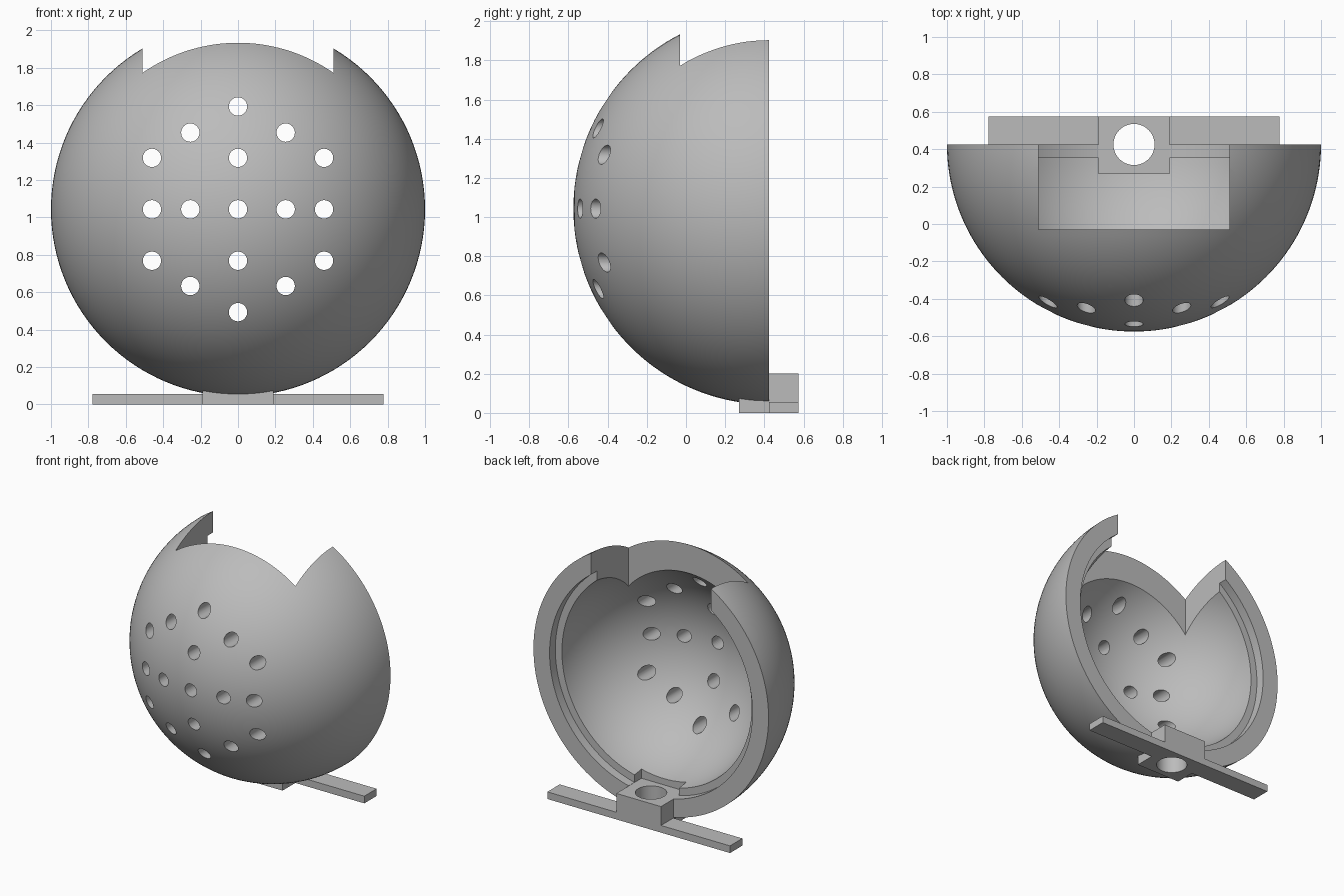
import bpy, bmesh, math
from mathutils import Matrix, Vector

if "Cube" in bpy.data.objects:
    bpy.data.objects.remove(bpy.data.objects["Cube"], do_unlink=True)

CENTRE = Vector((0, 0.425, 1.043))
OUTER, INNER = 1.0, 0.81
LIP_RADIUS, LIP_DEPTH = 0.863, 0.07

grey = bpy.data.materials.new("plain grey")
grey.use_nodes = True
colour = (0.5, 0.5, 0.5, 1)
grey.diffuse_color = colour
grey.node_tree.nodes["Principled BSDF"].inputs["Base Color"].default_value = colour


def make_object(name, bm):
    bmesh.ops.recalc_face_normals(bm, faces=bm.faces)
    mesh = bpy.data.meshes.new(name)
    bm.to_mesh(mesh)
    bm.free()
    mesh.materials.append(grey)
    obj = bpy.data.objects.new(name, mesh)
    bpy.context.collection.objects.link(obj)
    return obj


def box(name, low, high):
    low, high = Vector(low), Vector(high)
    bm = bmesh.new()
    bmesh.ops.create_cube(bm, size=1, matrix=Matrix.Translation((low + high) / 2)
                          @ Matrix.Diagonal((*(high - low), 1)))
    return make_object(name, bm)


def cylinders(name, centres, radius, length, rotation, sides):
    bm = bmesh.new()
    for c in centres:
        bmesh.ops.create_cone(bm, cap_ends=True, segments=sides, radius1=radius,
                              radius2=radius, depth=length,
                              matrix=Matrix.Translation(c) @ rotation)
    return make_object(name, bm)


def combine(target, other, operation):
    mod = target.modifiers.new(operation.lower(), "BOOLEAN")
    mod.operation, mod.object, mod.solver = operation, other, "EXACT"
    bpy.context.view_layer.objects.active = target
    bpy.ops.object.modifier_apply(modifier=mod.name)
    bpy.data.objects.remove(other, do_unlink=True)


# Hollow half sphere with a stepped rim, revolved about the y axis
def arc(radius, end, steps):
    return [(radius * math.sin(end * i / steps), -radius * math.cos(end * i / steps))
            for i in range(steps + 1)]


profile = arc(OUTER, math.pi / 2, 40)
profile += [(LIP_RADIUS, 0), (LIP_RADIUS, -LIP_DEPTH)]
profile += reversed(arc(INNER, math.acos(LIP_DEPTH / INNER), 36))
bm = bmesh.new()
verts = [bm.verts.new(CENTRE + Vector((r, y, 0))) for r, y in profile]
edges = [bm.edges.new(pair) for pair in zip(verts, verts[1:])]
bmesh.ops.spin(bm, geom=verts + edges, cent=CENTRE, axis=(0, 1, 0),
               angle=2 * math.pi, steps=128, use_duplicate=False)
bmesh.ops.remove_doubles(bm, verts=bm.verts, dist=0.0001)
shell = make_object("dome_shell_with_mount", bm)

# Rectangular opening in the top and clearance pocket above the mount
combine(shell, box("top_opening", (-0.51, -0.03, 1.3), (0.51, 0.7, 2.2)), "DIFFERENCE")
combine(shell, box("mount_pocket", (-0.19, 0.27, 0.2), (0.19, 0.7, 0.5)), "DIFFERENCE")

# Pattern of round holes through the front
spots = [(0, 0), (0, 0.275), (0, 0.55)]
spots += [(x, z) for x, rise in ((0.255, 0.41), (0.46, 0.275)) for z in (0, rise)]
pattern = {(sx * x, sz * z) for x, z in spots for sx in (1, -1) for sz in (1, -1)}
centres = [(x, -0.3, CENTRE.z + z) for x, z in sorted(pattern)]
combine(shell, cylinders("front_holes", centres, 0.049, 0.8,
                         Matrix.Rotation(math.pi / 2, 4, "X"), 32), "DIFFERENCE")

# Mount block and long foot bar
combine(shell, box("mount_block", (-0.19, 0.27, 0), (0.19, 0.575, 0.2)), "UNION")
combine(shell, box("foot_bar", (-0.777, 0.425, 0), (0.777, 0.575, 0.055)), "UNION")

# Vertical bolt hole through the mount
combine(shell, cylinders("bolt_hole", [(0, 0.425, 0.1)], 0.11, 0.6,
                         Matrix.Identity(4), 48), "DIFFERENCE")

# Smooth curved surfaces, sharp edges kept
bpy.ops.object.select_all(action="DESELECT")
shell.select_set(True)
bpy.context.view_layer.objects.active = shell
bpy.ops.object.shade_smooth_by_angle(angle=math.radians(30))
